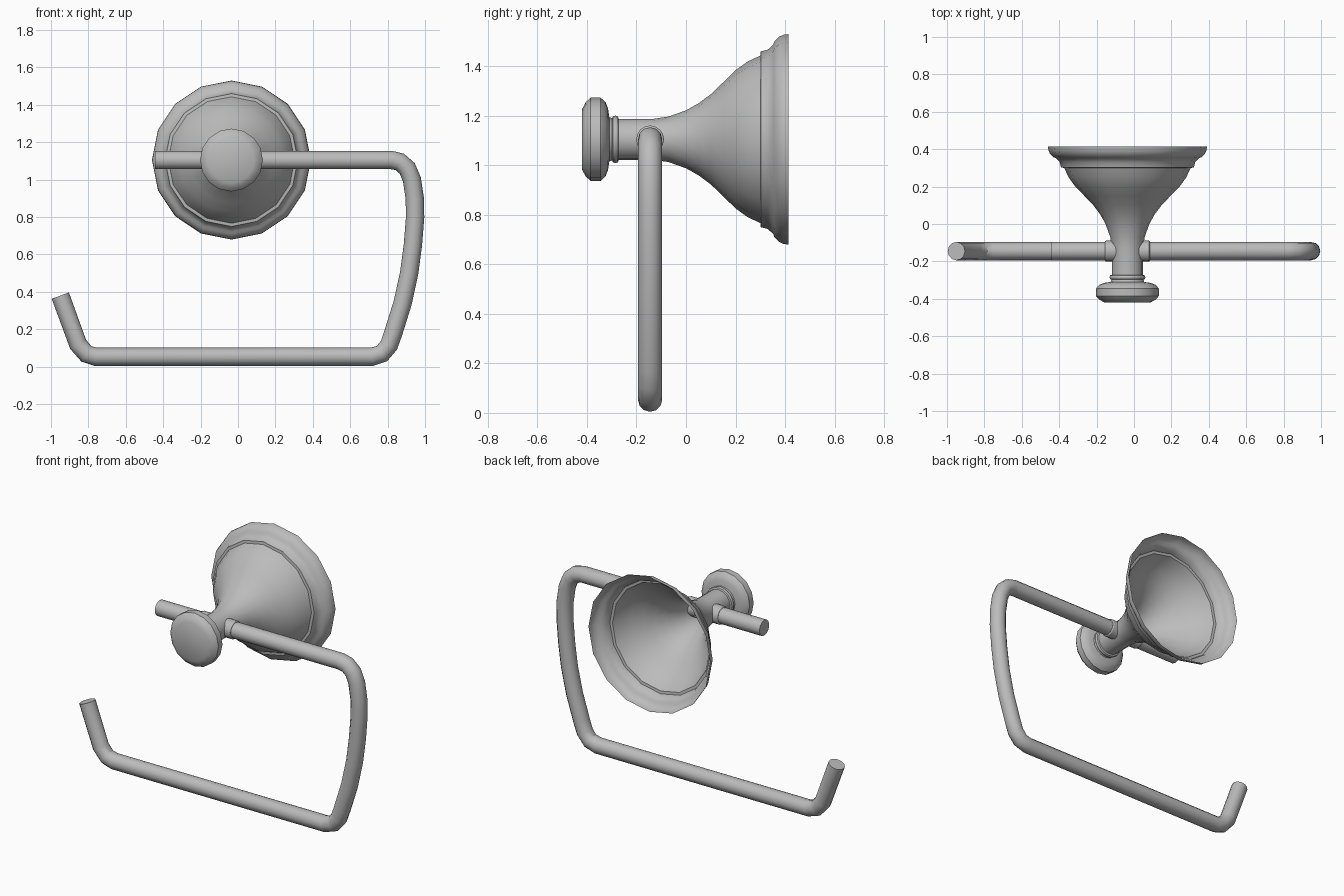
import bpy, bmesh, math
from mathutils import Vector, Matrix

cube = bpy.data.objects.get("Cube")
if cube:
    bpy.data.objects.remove(cube, do_unlink=True)

metal = bpy.data.materials.new("satin_grey_metal")
metal.use_nodes = True
GREY = (0.5, 0.5, 0.5, 1)
metal.diffuse_color = GREY
metal.node_tree.nodes["Principled BSDF"].inputs["Base Color"].default_value = GREY

AXIS_X, AXIS_Z, ROD_Y = -0.035, 1.105, -0.145


def smooth(obj):
    bpy.ops.object.select_all(action='DESELECT')
    obj.select_set(True)
    bpy.context.view_layer.objects.active = obj
    bpy.ops.object.shade_smooth_by_angle(angle=math.radians(32))


def lathe(name, profile, sides=16):
    """Turn (y, radius) points around the mount's front-to-back axis."""
    bm = bmesh.new()
    verts = [bm.verts.new((0, y, r)) for y, r in profile]
    edges = [bm.edges.new(pair) for pair in zip(verts, verts[1:])]
    bmesh.ops.spin(bm, geom=verts + edges, cent=(0, 0, 0), axis=(0, 1, 0),
                   angle=math.tau, steps=sides, use_merge=True)
    bmesh.ops.remove_doubles(bm, verts=bm.verts[:], dist=0.0005)
    bmesh.ops.recalc_face_normals(bm, faces=bm.faces[:])
    # make the outer wall face outward
    tip = min(bm.faces, key=lambda f: f.calc_center_median().y)
    if tip.normal.y > 0:
        bmesh.ops.reverse_faces(bm, faces=bm.faces[:])
    mesh = bpy.data.meshes.new(name)
    bm.to_mesh(mesh)
    bm.free()
    mesh.materials.append(metal)
    obj = bpy.data.objects.new(name, mesh)
    obj.location = (AXIS_X, 0, AXIS_Z)
    bpy.context.collection.objects.link(obj)
    smooth(obj)
    return obj


# Front knob, neck bead, stem and hollow flared base, open at the wall
lathe("mount_post", [
    (-0.42, 0), (-0.42, 0.122), (-0.405, 0.15), (-0.385, 0.168),
    (-0.345, 0.168), (-0.325, 0.15), (-0.315, 0.125), (-0.31, 0.09),
    (-0.298, 0.085), (-0.295, 0.093), (-0.285, 0.096), (-0.275, 0.093),
    (-0.272, 0.083), (-0.13, 0.083), (-0.07, 0.092), (0, 0.117),
    (0.05, 0.145), (0.1, 0.182), (0.15, 0.23), (0.2, 0.279),
    (0.25, 0.315), (0.3, 0.338), (0.302, 0.355), (0.33, 0.362),
    (0.352, 0.382), (0.357, 0.395), (0.375, 0.414), (0.395, 0.423),
    (0.415, 0.425)])

# Bent rod that carries the roll
path = [(-0.445, 1.105), (0.82, 1.105), (0.865, 1.095), (0.905, 1.06),
        (0.93, 1.0), (0.945, 0.9), (0.947, 0.8), (0.935, 0.65),
        (0.915, 0.5), (0.88, 0.34), (0.83, 0.18), (0.807, 0.115),
        (0.77, 0.07), (0.715, 0.053), (-0.76, 0.053), (-0.81, 0.068),
        (-0.855, 0.12), (-0.95, 0.38)]
curve = bpy.data.curves.new("rod_path", 'CURVE')
curve.dimensions = '3D'
curve.bevel_depth = 0.049
curve.bevel_resolution = 4
curve.use_fill_caps = True
spline = curve.splines.new('POLY')
spline.points.add(len(path) - 1)
for point, (x, z) in zip(spline.points, path):
    point.co = (x, ROD_Y, z, 1)
helper = bpy.data.objects.new("rod_path", curve)
bpy.context.collection.objects.link(helper)
bpy.context.view_layer.update()
rod_mesh = bpy.data.meshes.new_from_object(
    helper.evaluated_get(bpy.context.evaluated_depsgraph_get()))
bpy.data.objects.remove(helper, do_unlink=True)
bm = bmesh.new()
bm.from_mesh(rod_mesh)
bmesh.ops.remove_doubles(bm, verts=bm.verts[:], dist=0.0005)
bmesh.ops.recalc_face_normals(bm, faces=bm.faces[:])
bm.to_mesh(rod_mesh)
bm.free()
rod_mesh.materials.clear()
rod_mesh.materials.append(metal)
rod = bpy.data.objects.new("bent_rod", rod_mesh)
bpy.context.collection.objects.link(rod)
smooth(rod)

# Collars where the rod passes through the stem
for side, name in ((-1, "right_collar"), (1, "left_collar")):
    bpy.ops.mesh.primitive_cylinder_add(
        vertices=16, radius=0.056, depth=0.075,
        location=(AXIS_X + side * 0.0825, ROD_Y, AXIS_Z),
        rotation=(0, math.pi / 2, 0))
    collar = bpy.context.object
    collar.name = name
    collar.data.materials.append(metal)
    bevel = collar.modifiers.new("soft_rim", 'BEVEL')
    bevel.width = 0.006
    bevel.segments = 2
    smooth(collar)
